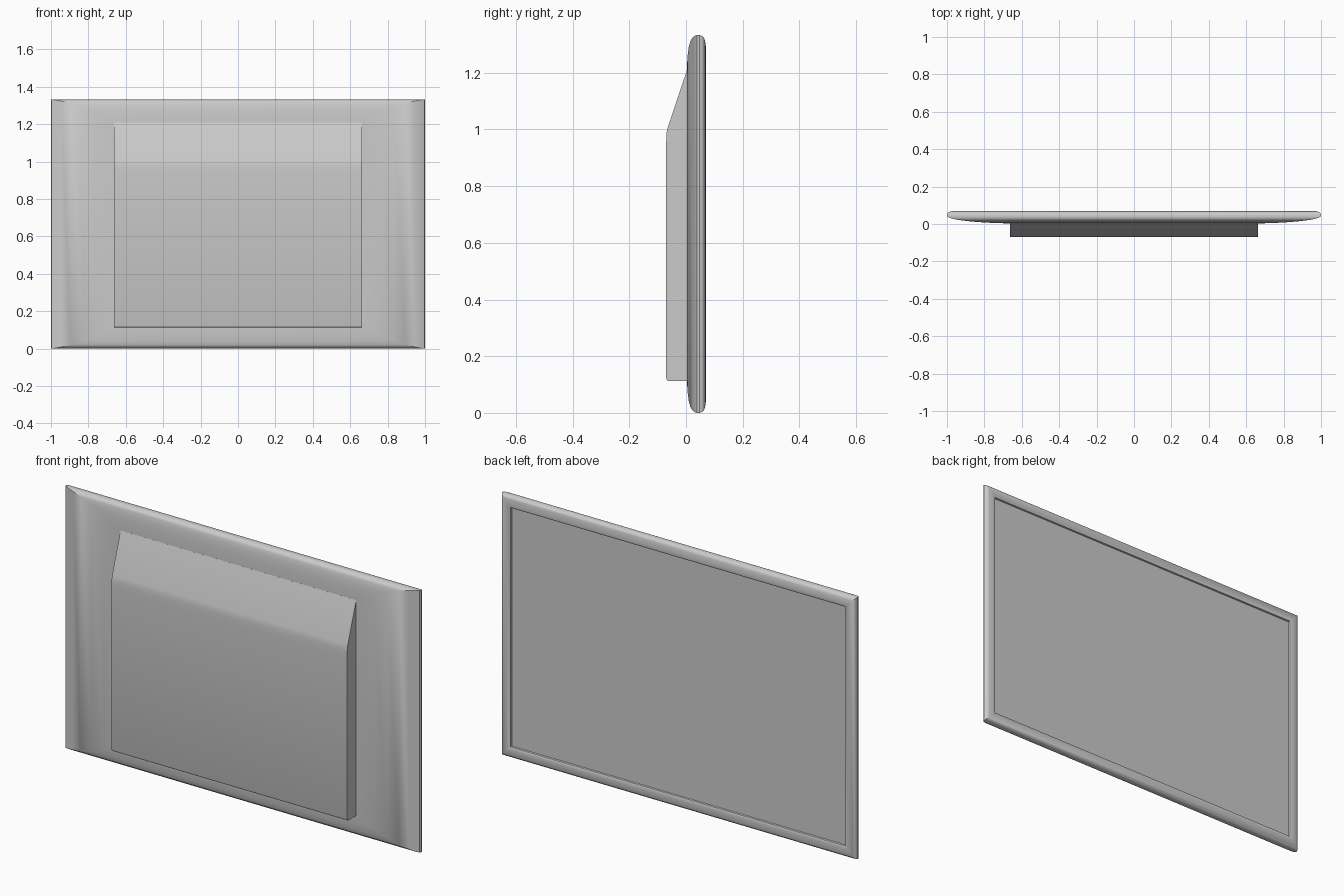
import bpy, bmesh, math

if "Cube" in bpy.data.objects:
    bpy.data.objects.remove(bpy.data.objects["Cube"])

HEIGHT = 1.333


def finish(bm, name):
    bmesh.ops.recalc_face_normals(bm, faces=bm.faces)
    mesh = bpy.data.meshes.new(name)
    bm.to_mesh(mesh)
    bm.free()
    ob = bpy.data.objects.new(name, mesh)
    bpy.context.collection.objects.link(ob)
    bpy.ops.object.select_all(action='DESELECT')
    ob.select_set(True)
    bpy.context.view_layer.objects.active = ob
    bpy.ops.object.shade_smooth_by_angle(angle=math.radians(30))
    return ob


def nested_rings(name, rings, cap_start=False, cap_end=False):
    """Loft rectangles given as (y, side inset, top/bottom inset)."""
    bm = bmesh.new()
    loops = []
    for y, ix, iz in rings:
        w = 1 - ix
        corners = [(-w, iz), (w, iz), (w, HEIGHT - iz), (-w, HEIGHT - iz)]
        loops.append([bm.verts.new((x, y, z)) for x, z in corners])
    for a, b in zip(loops, loops[1:]):
        for i in range(4):
            j = (i + 1) % 4
            bm.faces.new((a[i], a[j], b[j], b[i]))
    if cap_start:
        bm.faces.new(loops[0])
    if cap_end:
        bm.faces.new(loops[-1])
    return finish(bm, name)


# Casing: rounded bezel, rim, and shallow curved shell
nested_rings("casing", [
    (0.056, 0.060, 0.060), (0.065, 0.058, 0.058), (0.069, 0.050, 0.050),
    (0.070, 0.040, 0.040), (0.069, 0.028, 0.028), (0.066, 0.016, 0.016),
    (0.061, 0.006, 0.006), (0.055, 0.002, 0.002), (0.047, 0.000, 0.000),
    (0.038, 0.004, 0.000), (0.030, 0.022, 0.003), (0.023, 0.055, 0.009),
    (0.016, 0.105, 0.020), (0.010, 0.170, 0.040), (0.006, 0.240, 0.070),
    (0.004, 0.300, 0.100), (0.003, 0.350, 0.130)], cap_end=True)

# Flat display panel set inside the bezel
nested_rings("screen", [(0.057, 0.059, 0.059)], cap_start=True)

# Raised housing with a sloped top, extruded across x
profile = [(0.010, 0.112), (-0.062, 0.112), (-0.067, 0.115), (-0.070, 0.125),
           (-0.070, 0.940), (-0.0695, 0.970), (-0.068, 0.990),
           (-0.065, 1.006), (0.003, 1.208), (0.010, 1.208)]
bm = bmesh.new()
face = bm.faces.new([bm.verts.new((-0.663, y, z)) for y, z in profile])
side = bmesh.ops.extrude_face_region(bm, geom=[face])["geom"]
bmesh.ops.translate(bm, vec=(1.326, 0, 0),
                    verts=[v for v in side if isinstance(v, bmesh.types.BMVert)])
# extrude_face_region drops nothing here: make sure both end caps exist
bmesh.ops.holes_fill(bm, edges=[e for e in bm.edges if e.is_boundary])
finish(bm, "rear_housing")
